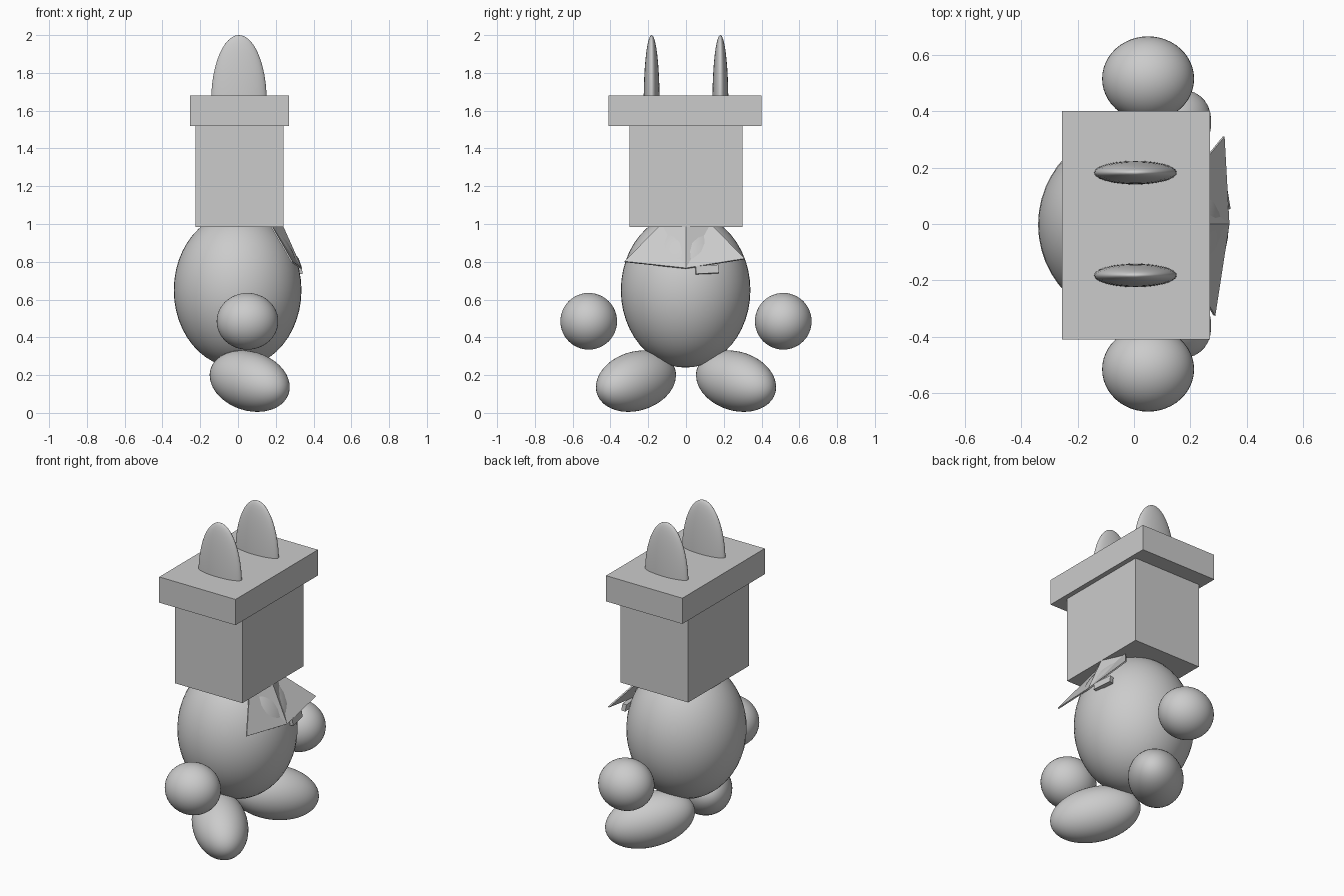
import bpy
import bmesh
from mathutils import Vector

if "Cube" in bpy.data.objects:
    bpy.data.objects.remove(bpy.data.objects["Cube"])

grey = bpy.data.materials.new("plain grey")
grey.diffuse_color = (0.6, 0.6, 0.6, 1)
grey.use_nodes = True
grey.node_tree.nodes["Principled BSDF"].inputs["Base Color"].default_value = grey.diffuse_color


def finish(obj, name):
    obj.name = name
    obj.data.materials.append(grey)
    return obj


def ellipsoid(name, centre, radii, axis=None):
    """Smooth ellipsoid; its local z points along axis if given."""
    bpy.ops.mesh.primitive_uv_sphere_add(segments=48, ring_count=24, location=centre)
    obj = finish(bpy.context.object, name)
    for v in obj.data.vertices:
        v.co = Vector(a * b for a, b in zip(v.co, radii))
    if axis:
        obj.rotation_euler = Vector(axis).to_track_quat('Z', 'Y').to_euler()
    bpy.ops.object.shade_smooth()
    return obj


def box(name, low, high, rotation=(0, 0, 0)):
    low, high = Vector(low), Vector(high)
    bpy.ops.mesh.primitive_cube_add(size=1, location=(low + high) / 2, rotation=rotation)
    obj = finish(bpy.context.object, name)
    for v in obj.data.vertices:
        v.co = Vector(a * b for a, b in zip(v.co, high - low))
    return obj


# Egg-shaped body, square head and overhanging head slab
ellipsoid("body", (-0.002, -0.002, 0.65), (0.338, 0.343, 0.41))
box("head", (-0.225, -0.30, 0.985), (0.24, 0.30, 1.52))
box("head_slab", (-0.255, -0.41, 1.52), (0.27, 0.40, 1.68))

# Paired ears, hands and splayed feet
for side, label in ((-1, "right"), (1, "left")):
    ellipsoid(label + "_ear", (0.005, side * 0.182, 1.65), (0.147, 0.042, 0.35))
    ellipsoid(label + "_hand", (0.05, side * 0.515, 0.485), (0.163, 0.15, 0.15))
    ellipsoid(label + "_foot", (0.062, side * 0.265, 0.168),
              (0.156, 0.156, 0.26), (0.69, side * 0.69, -0.22))

# Two-flap neckerchief meeting at the chest
bm = bmesh.new()
top = bm.verts.new((0.23, 0, 1.0))
low = bm.verts.new((0.335, 0, 0.765))
for tip, shoulder in (((0.285, -0.325, 0.80), (0.17, -0.13, 1.0)),
                      ((0.318, 0.31, 0.815), (0.17, 0.13, 1.0))):
    t, s = bm.verts.new(tip), bm.verts.new(shoulder)
    bm.faces.new((top, low, s))
    bm.faces.new((s, low, t))
bmesh.ops.recalc_face_normals(bm, faces=bm.faces)
mesh = bpy.data.meshes.new("neckerchief")
bm.to_mesh(mesh)
bm.free()
scarf = finish(bpy.data.objects.new("neckerchief", mesh), "neckerchief")
bpy.context.collection.objects.link(scarf)
solid = scarf.modifiers.new("thickness", 'SOLIDIFY')
solid.thickness = 0.008
solid.offset = 0

# Small tag below the neckerchief
box("chest_tag", (0.305, 0.05, 0.737), (0.33, 0.172, 0.78), (0.05, -0.15, 0.15))
